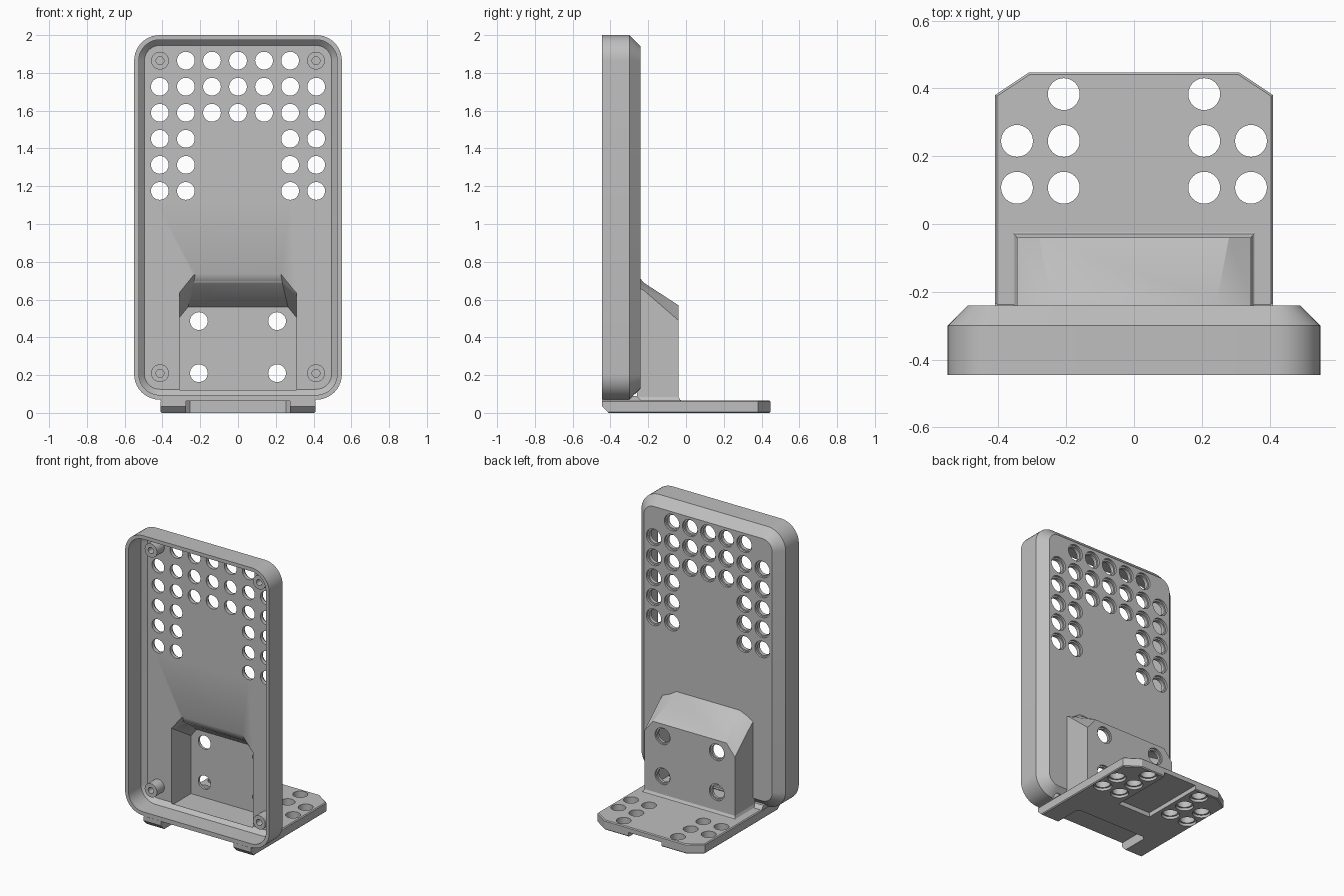
import bpy
import bmesh
from math import cos, sin, pi

if "Cube" in bpy.data.objects:
    bpy.data.objects.remove(bpy.data.objects["Cube"], do_unlink=True)

grey = bpy.data.materials.new("plain_grey")
grey.use_nodes = True
GREY = (0.52, 0.52, 0.52, 1)
grey.diffuse_color = GREY
grey.node_tree.nodes["Principled BSDF"].inputs["Base Color"].default_value = GREY


def loft(name, *stacks):
    """Build closed solids, each from a stack of matching loops."""
    bm = bmesh.new()
    for loops in stacks:
        rings = [[bm.verts.new(p) for p in loop] for loop in loops]
        n = len(rings[0])
        for a, b in zip(rings, rings[1:]):
            for i in range(n):
                j = (i + 1) % n
                bm.faces.new((a[i], a[j], b[j], b[i]))
        bm.faces.new(rings[0])
        bm.faces.new(rings[-1])
    bmesh.ops.recalc_face_normals(bm, faces=bm.faces)
    mesh = bpy.data.meshes.new(name)
    bm.to_mesh(mesh)
    bm.free()
    mesh.materials.append(grey)
    obj = bpy.data.objects.new(name, mesh)
    bpy.context.collection.objects.link(obj)
    return obj


def activate(obj):
    bpy.ops.object.select_all(action='DESELECT')
    obj.select_set(True)
    bpy.context.view_layer.objects.active = obj


def cut(obj, *cutters):
    activate(obj)
    for cutter in cutters:
        mod = obj.modifiers.new("cut", 'BOOLEAN')
        mod.operation = 'DIFFERENCE'
        mod.solver = 'EXACT'
        mod.object = cutter
        bpy.ops.object.modifier_apply(modifier=mod.name)


def shell_loop(y, inset):
    """Rounded rectangle of the shell, shrunk evenly by inset."""
    r = 0.135 - inset
    pts = []
    for k, (sx, sz) in enumerate([(1, 1), (-1, 1), (-1, -1), (1, -1)]):
        for i in range(11):
            a = (k + i / 10) * pi / 2
            pts.append((sx * 0.415 + r * cos(a), y, 1.035 + sz * 0.83 + r * sin(a)))
    return pts


def hood_loop(y, base, w, shoulder, c, top):
    """Housing section with clipped upper corners."""
    return [(-w, y, base), (w, y, base), (w, y, shoulder),
            (c, y, top), (-c, y, top), (-w, y, shoulder)]


def rod_y(x, z, steps):
    """Stepped round solid along y from (y, radius) pairs."""
    ring = [2 * pi * i / 32 for i in range(32)]
    return [[(x + r * cos(a), y, z + r * sin(a)) for a in ring] for y, r in steps]


def rod_z(x, y, steps):
    ring = [2 * pi * i / 32 for i in range(32)]
    return [[(x + r * cos(a), y + r * sin(a), z) for a in ring] for z, r in steps]


def plan(z, w, y0, y1):
    return [(-w, y0, z), (w, y0, z), (w, y1, z), (-w, y1, z)]


HOLE, BORE, PITCH = 0.047, 0.057, 0.138

# Tray-shaped upright shell
shell = loft("back_shell", [shell_loop(-0.445, 0), shell_loop(-0.30, 0),
                            shell_loop(-0.24, 0.06)])
tray = loft("tray_cutter", [shell_loop(-0.6, 0.025), shell_loop(-0.31, 0.025),
                            shell_loop(-0.28, 0.055)])
hollow = loft("housing_cutter", [hood_loop(-0.285, 0.105, 0.31, 0.64, 0.225, 0.745),
                                 hood_loop(-0.255, 0.105, 0.31, 0.62, 0.235, 0.685),
                                 hood_loop(-0.07, 0.105, 0.31, 0.505, 0.265, 0.56)])

# Ventilation grid, with the corners left for screws
vents = []
for row in range(6):
    for col in range(-3, 4):
        if (row == 0 and abs(col) == 3) or (row > 2 and abs(col) < 2):
            continue
        vents.append(rod_y(col * PITCH, 1.865 - row * PITCH,
                           [(-0.35, HOLE), (-0.255, HOLE), (-0.255, BORE), (-0.2, BORE)]))
vent_cutter = loft("vent_cutter", *vents)
cut(shell, tray, hollow, vent_cutter)

# Screw bosses in the four corners
spots = [(sx * 0.413, z) for sx in (-1, 1) for z in (0.21, 1.865)]
bosses = loft("screw_bosses", *[rod_y(x, z, [(-0.36, HOLE), (-0.27, HOLE)]) for x, z in spots])
boss_cutter = loft("boss_cutter", *[rod_y(x, z, [(-0.4, 0.021), (-0.285, 0.021)])
                                    for x, z in spots])
cut(bosses, boss_cutter)

# Hollow rear housing
housing = loft("rear_housing", [hood_loop(-0.26, 0.062, 0.345, 0.665, 0.235, 0.735),
                                hood_loop(-0.225, 0.062, 0.345, 0.65, 0.245, 0.69),
                                hood_loop(-0.04, 0.062, 0.345, 0.49, 0.28, 0.57)])
wall_cutter = loft("wall_cutter", *[
    rod_y(sx * 0.207, z, [(-0.12, HOLE), (-0.052, HOLE), (-0.052, BORE), (0.02, BORE)])
    for sx in (-1, 1) for z in (0.21, 0.486)])
cut(housing, hollow, wall_cutter)
skirt = loft("housing_fillet", [plan(0.062, 0.362, -0.25, -0.015),
                                plan(0.068, 0.353, -0.25, -0.03),
                                plan(0.085, 0.345, -0.25, -0.04)])


# Base plate with clipped rear corners and a chamfered front
def base_loop(z, front, inset):
    w, c, y, back = 0.41 - inset, 0.31 - inset / 2, 0.38 - inset / 2, 0.447 - inset
    return [(-w, front, z), (w, front, z), (w, y, z), (c, back, z), (-c, back, z), (-w, y, z)]


base = loft("base_plate", [base_loop(0, -0.41, 0.006), base_loop(0.006, -0.416, 0),
                           base_loop(0.035, -0.444, 0), base_loop(0.06, -0.444, 0),
                           base_loop(0.066, -0.444, 0.006)])
riser = loft("base_riser", [plan(0.064, 0.41, -0.443, -0.235),
                            plan(0.09, 0.41, -0.443, -0.26)])
slot = loft("slot_cutter", [[(x, y, z) for x, y in [
    (-0.275, -0.6), (0.275, -0.6), (0.275, -0.235),
    (0.255, -0.215), (-0.255, -0.215), (-0.275, -0.235)]] for z in (-0.1, 0.1)])
notch = loft("notch_cutter", [plan(-0.1, 0.125, 0, 0.6), plan(0.03, 0.125, 0, 0.6)])
mounts = [(sx * x, y) for sx in (-1, 1)
          for x, y in [(0.207, 0.107), (0.345, 0.107), (0.207, 0.245),
                       (0.345, 0.245), (0.207, 0.383)]]
mount_cutter = loft("mount_cutter", *[
    rod_z(x, y, [(-0.1, BORE), (0.018, BORE), (0.018, HOLE), (0.15, HOLE)]) for x, y in mounts])
cut(base, slot, notch, mount_cutter)

# Remove cutters and smooth the rounded surfaces
for cutter in (tray, hollow, vent_cutter, boss_cutter, wall_cutter, slot, notch, mount_cutter):
    bpy.data.objects.remove(cutter, do_unlink=True)
for part in (shell, bosses, housing, skirt, base, riser):
    activate(part)
    bpy.ops.object.shade_smooth_by_angle(angle=pi / 6)
